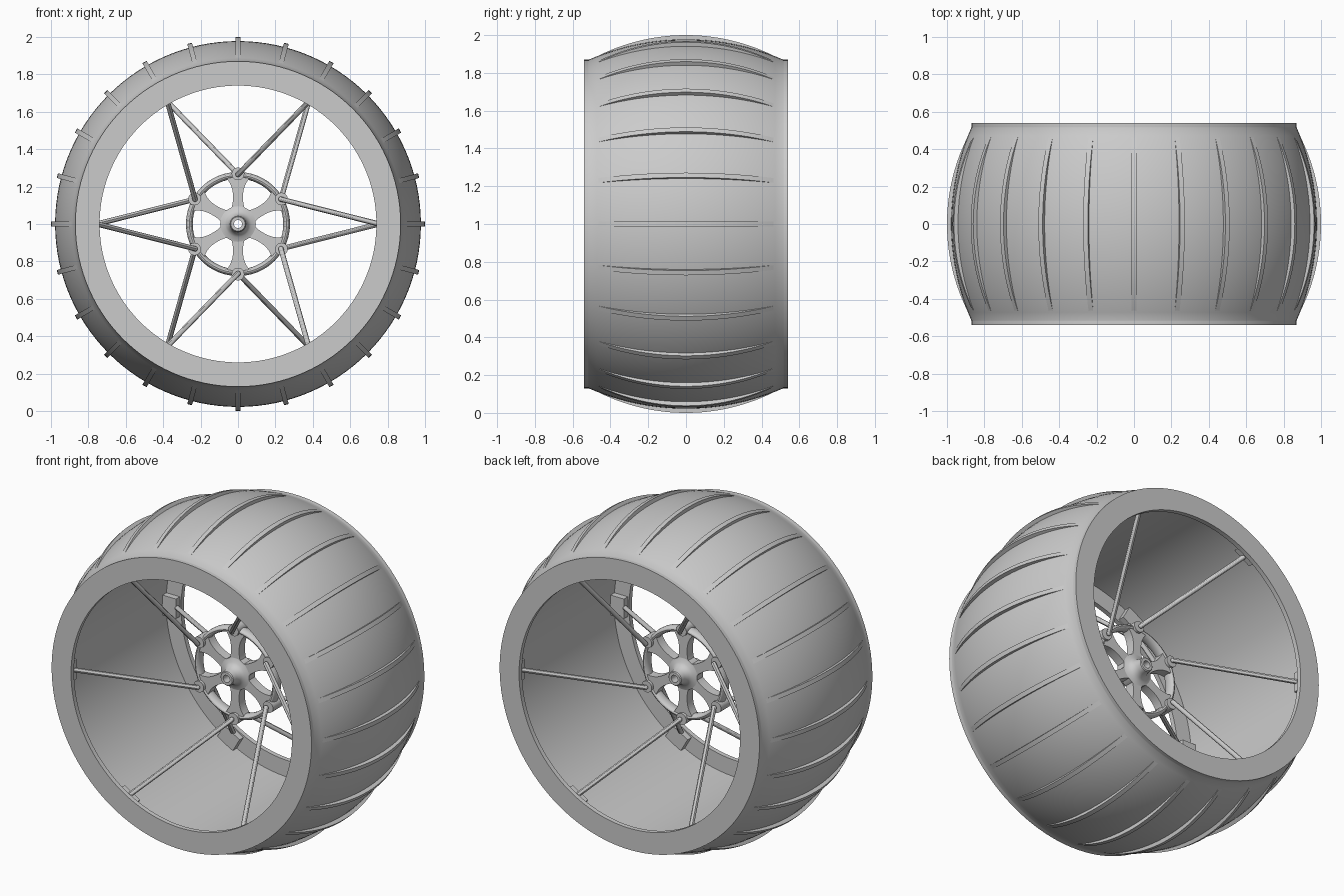
import bpy, bmesh, math
from mathutils import Matrix, Vector

old = bpy.data.objects.get("Cube")
if old:
    bpy.data.objects.remove(old, do_unlink=True)

grey = bpy.data.materials.new("mid grey")
grey.use_nodes = True
colour = (0.6, 0.6, 0.6, 1)
grey.diffuse_color = colour
grey.node_tree.nodes["Principled BSDF"].inputs["Base Color"].default_value = colour

HUB_Z = 1.0


def finish(name, bm, smooth=True):
    """Turn a wheel-centred bmesh into an object standing on the ground."""
    bmesh.ops.recalc_face_normals(bm, faces=bm.faces)
    mesh = bpy.data.meshes.new(name)
    bm.to_mesh(mesh)
    bm.free()
    mesh.materials.append(grey)
    obj = bpy.data.objects.new(name, mesh)
    obj.location.z = HUB_Z
    bpy.context.collection.objects.link(obj)
    if smooth:
        bpy.ops.object.select_all(action='DESELECT')
        obj.select_set(True)
        bpy.context.view_layer.objects.active = obj
        bpy.ops.object.shade_smooth_by_angle(angle=math.radians(30))
    return obj


def revolve(name, profile, segments):
    """Spin a closed (radius, y) profile around the axle."""
    bm = bmesh.new()
    rings = []
    for i in range(segments):
        a = math.tau * i / segments
        rings.append([bm.verts.new((r * math.cos(a), y, r * math.sin(a))) for r, y in profile])
    n = len(profile)
    for i in range(segments):
        p, q = rings[i], rings[(i + 1) % segments]
        for j in range(n):
            k = (j + 1) % n
            bm.faces.new((p[j], p[k], q[k], q[j]))
    return finish(name, bm)


def prism(bm, outline, offset, angle):
    """Extrude a flat outline by an offset and turn it around the axle."""
    turn = Matrix.Rotation(-angle, 3, 'Y')
    start = [bm.verts.new(turn @ Vector(p)) for p in outline]
    end = [bm.verts.new(turn @ (Vector(p) + Vector(offset))) for p in outline]
    bm.faces.new(start)
    bm.faces.new(end[::-1])
    for i in range(len(start)):
        j = (i + 1) % len(start)
        bm.faces.new((start[i], end[i], end[j], start[j]))


def rod(bm, a, b, radius, sides=12):
    """Cylinder between two points."""
    a, b = Vector(a), Vector(b)
    d = b - a
    place = Matrix.Translation((a + b) / 2) @ d.to_track_quat('Z', 'Y').to_matrix().to_4x4()
    bmesh.ops.create_cone(bm, cap_ends=True, segments=sides, radius1=radius,
                          radius2=radius, depth=d.length, matrix=place)


def polar(radius, y, angle):
    return Vector((radius * math.cos(angle), y, radius * math.sin(angle)))


def arc(crown, edge, half, steps):
    """(radius, y) points across the crowned tread."""
    curve = (half ** 2 + (crown - edge) ** 2) / (2 * (crown - edge))
    ys = [half * (2 * i / steps - 1) for i in range(steps + 1)]
    return [(crown - curve + math.sqrt(curve ** 2 - y * y), y) for y in ys]


# Barrel-shaped rim with thin end flanges around a wide cylindrical bore
HALF, FLANGE, LIP, WALL = 0.54, 0.512, 0.74, 0.84
barrel = [(LIP, -HALF), (0.87, -HALF), (0.87, -0.52)]
barrel += arc(0.978, 0.87, 0.515, 24)
barrel += [(0.87, 0.52), (0.87, HALF), (LIP, HALF), (LIP, FLANGE),
           (WALL, FLANGE), (WALL, -FLANGE), (LIP, -FLANGE)]
revolve("rim_barrel", barrel, 120)

# Curved tread bars that sink into the rim towards their ends
bm = bmesh.new()
outline = [(r, y, -0.013) for r, y in arc(1.0, 0.872, 0.5, 24)]
outline += [(0.85, 0.5, -0.013), (0.85, -0.5, -0.013)]
for i in range(24):
    prism(bm, outline, (0, 0, 0.026), math.tau * i / 24)
finish("tread_bars", bm)

# Mounting blocks behind both flanges
bm = bmesh.new()
for side in (-1, 1):
    block = [(LIP + 0.008, side * y, z) for y, z in
             ((FLANGE, -0.06), (0.475, -0.06), (0.475, 0.06), (FLANGE, 0.06))]
    for i in range(6):
        prism(bm, block, (WALL - LIP, 0, 0), math.tau * i / 6)
finish("spoke_blocks", bm, smooth=False)

# Wire spokes, leaning opposite ways at front and back
bm = bmesh.new()
for side in (-1, 1):
    for i in range(6):
        rim_angle = math.tau * i / 6
        hub_angle = rim_angle - side * math.pi / 6
        outer = polar(LIP + 0.015, side * 0.492, rim_angle)
        inner = polar(0.265, side * 0.06, hub_angle)
        rod(bm, outer, inner, 0.014)
        bmesh.ops.create_uvsphere(bm, u_segments=12, v_segments=8, radius=0.014,
                                  matrix=Matrix.Translation(inner))
finish("spokes", bm)

# Rounded hub ring
ring = [(0.26 + 0.018 * math.cos(math.tau * i / 16), 0.034 * math.sin(math.tau * i / 16))
        for i in range(16)]
revolve("hub_ring", ring, 72)

# Flared hub arms
bm = bmesh.new()
edge = []
for i in range(15):
    t = i / 14
    half_width = 0.027 + 0.035 * (2 * abs(t - 0.45)) ** 2.5
    edge.append((0.05 + 0.205 * t, half_width))
outline = [(r, -0.028, -w) for r, w in edge] + [(r, -0.028, w) for r, w in edge[::-1]]
for i in range(6):
    prism(bm, outline, (0, 0.056, 0), math.tau * (i + 0.5) / 6)
finish("hub_arms", bm)

# Spoke anchor studs on the hub ring
bm = bmesh.new()
for i in range(6):
    a = math.tau * (i + 0.5) / 6
    rod(bm, polar(0.268, -0.045, a), polar(0.268, 0.045, a), 0.034, 20)
finish("hub_studs", bm)

# Central boss with a bored axle tube
side = [(0.022, 0.11), (0.038, 0.11), (0.043, 0.105), (0.045, 0.075),
        (0.055, 0.05), (0.07, 0.036), (0.095, 0.028)]
revolve("hub_boss", side + [(r, -y) for r, y in side[::-1]], 48)
